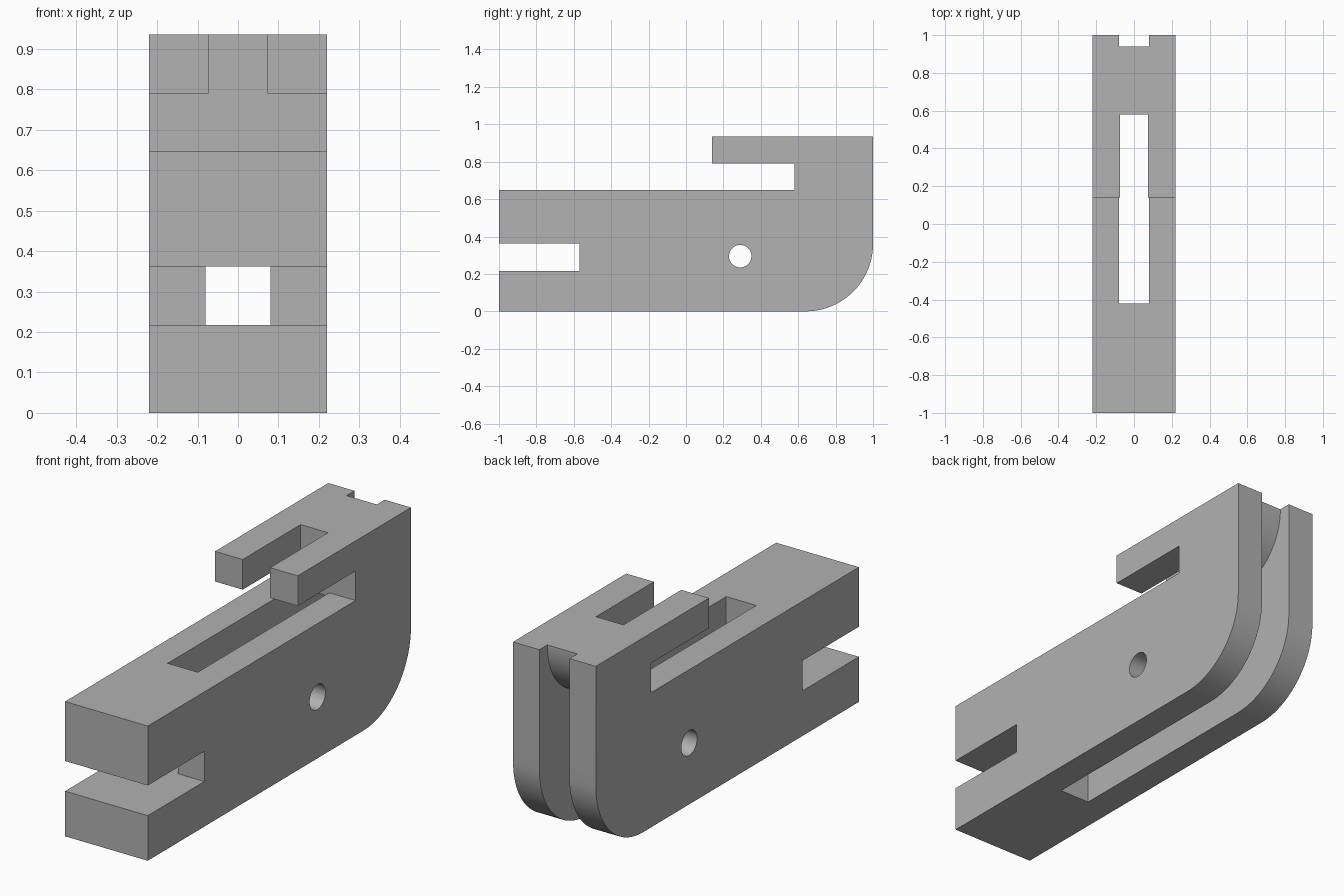
import bpy, bmesh, math

old = bpy.data.objects.get("Cube")
if old:
    bpy.data.objects.remove(old, do_unlink=True)

# Single plain grey
grey = bpy.data.materials.new("plain grey")
grey.use_nodes = True
colour = (0.445, 0.445, 0.445, 1)
grey.diffuse_color = colour
grey.node_tree.nodes["Principled BSDF"].inputs["Base Color"].default_value = colour


def arc(cy, cz, r, start, end, steps=24):
    """Points of an arc in the side plane, angles in degrees."""
    angles = [math.radians(start + (end - start) * i / steps) for i in range(steps + 1)]
    return [(cy + r * math.cos(a), cz + r * math.sin(a)) for a in angles]


def prism(name, outline, half_width):
    """Side profile of (y, z) points extruded evenly across x."""
    bm = bmesh.new()
    face = bm.faces.new([bm.verts.new((-half_width, y, z)) for y, z in outline])
    new = bmesh.ops.extrude_face_region(bm, geom=[face])["geom"]
    moved = [v for v in new if isinstance(v, bmesh.types.BMVert)]
    bmesh.ops.translate(bm, verts=moved, vec=(2 * half_width, 0, 0))
    bmesh.ops.recalc_face_normals(bm, faces=bm.faces)
    mesh = bpy.data.meshes.new(name)
    bm.to_mesh(mesh)
    bm.free()
    mesh.materials.append(grey)
    ob = bpy.data.objects.new(name, mesh)
    bpy.context.collection.objects.link(ob)
    return ob


# Body with front notch, rounded lower back corner and overhanging hook
body = prism("slotted_body", [
    (-1, 0), *arc(0.64, 0.36, 0.36, -90, 0), (1, 0.935), (0.14, 0.935),
    (0.14, 0.79), (0.58, 0.79), (0.58, 0.648), (-1, 0.648),
    (-1, 0.362), (-0.57, 0.362), (-0.57, 0.217), (-1, 0.217)], 0.22)

cutters = [
    # Central slot, open below and behind, around a rounded nose at the top
    prism("slot_cutter", [
        (-0.42, -0.1), (1.1, -0.1), (1.1, 1.1), (0.94, 1.1),
        *arc(0.64, 0.93, 0.3, 0, -90), (0.58, 0.63), (0.58, 0.648),
        (0.5, 0.72), (-0.42, 0.72)], 0.08),
    # Fork between the hook prongs
    prism("fork_cutter", [
        (0.1, 0.72), (0.5, 0.72), (0.58, 0.79), (0.58, 1.1), (0.1, 1.1)], 0.073),
    # Passage from the front notch into the slot
    prism("passage_cutter", [
        (-0.57, 0.217), (-0.4, 0.217), (-0.4, 0.362), (-0.57, 0.362),
        (-0.62, 0.29)], 0.08),
    # Pivot hole through both cheeks
    prism("pivot_cutter", arc(0.29, 0.295, 0.06, 0, 360, 48)[:-1], 0.3),
]

for cutter in cutters:
    mod = body.modifiers.new(cutter.name, "BOOLEAN")
    mod.operation = "DIFFERENCE"
    mod.solver = "EXACT"
    mod.object = cutter
    cutter.hide_render = True

# Bake the cuts and drop the cutters
bpy.context.view_layer.update()
graph = bpy.context.evaluated_depsgraph_get()
result = bpy.data.meshes.new_from_object(body.evaluated_get(graph))
body.modifiers.clear()
body.data = result
for cutter in cutters:
    bpy.data.objects.remove(cutter, do_unlink=True)

bpy.ops.object.select_all(action="DESELECT")
body.select_set(True)
bpy.context.view_layer.objects.active = body
bpy.ops.object.shade_smooth_by_angle(angle=math.radians(30))
